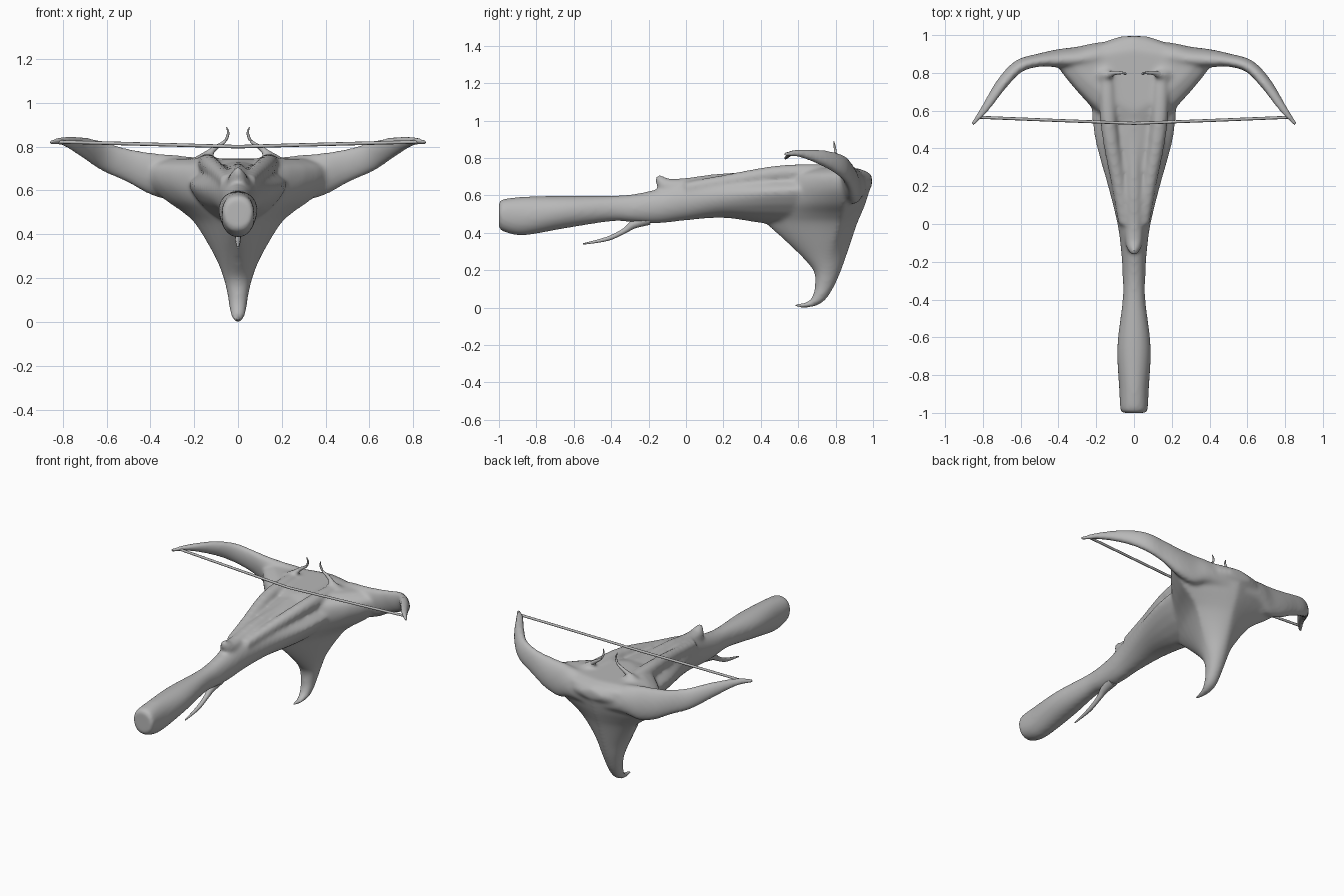
import bpy, bmesh, math
from mathutils import Vector

cube = bpy.data.objects.get("Cube")
if cube:
    bpy.data.objects.remove(cube, do_unlink=True)

grey = bpy.data.materials.new("plain_grey")
grey.use_nodes = True
colour = (0.48, 0.48, 0.48, 1)
grey.diffuse_color = colour
grey.node_tree.nodes["Principled BSDF"].inputs["Base Color"].default_value = colour


def spline(rows, steps=5):
    """Resample rows of numbers with a smooth curve through every row."""
    out = []
    for i in range(len(rows) - 1):
        a, b, c, d = (rows[max(0, min(len(rows) - 1, i + k))] for k in (-1, 0, 1, 2))
        for s in range(steps):
            t = s / steps
            out.append([q + t * (r - p) / 2 + t * t * (p - 2.5 * q + 2 * r - d_ / 2)
                        + t ** 3 * (1.5 * (q - r) + (d_ - p) / 2)
                        for p, q, r, d_ in zip(a, b, c, d)])
    return out + [list(rows[-1])]


def loft(bm, sections, sides=24):
    """Skin rings given as (centre, half axis, front axis, back axis, corner power)."""
    rings = []
    for c, u, front, back, power in sections:
        ring = []
        for k in range(sides):
            a = 2 * math.pi * k / sides
            x = math.copysign(abs(math.cos(a)) ** power, math.cos(a))
            y = abs(math.sin(a)) ** power
            ring.append(bm.verts.new(c + u * x + (front if math.sin(a) > 0 else back) * y))
        rings.append(ring)
    for r, s in zip(rings, rings[1:]):
        for k in range(sides):
            n = (k + 1) % sides
            bm.faces.new((r[k], r[n], s[n], s[k]))
    bm.faces.new(rings[0])
    bm.faces.new(rings[-1])


def tube(bm, rows, sides=10):
    """Tapered round tube through rows of x, y, z, radius."""
    rows = spline(rows)
    pts = [Vector(r[:3]) for r in rows]
    secs = []
    for i, p in enumerate(pts):
        t = (pts[min(i + 1, len(pts) - 1)] - pts[max(i - 1, 0)]).normalized()
        u = t.cross(Vector((0, 0, 1)) if abs(t.z) < 0.8 else Vector((0, 1, 0))).normalized()
        v = u.cross(t) * rows[i][3]
        secs.append((p, u * rows[i][3], v, -v, 1))
    loft(bm, secs, sides)


def finish(bm, name):
    bmesh.ops.recalc_face_normals(bm, faces=bm.faces)
    mesh = bpy.data.meshes.new(name)
    bm.to_mesh(mesh)
    bm.free()
    mesh.materials.append(grey)
    ob = bpy.data.objects.new(name, mesh)
    bpy.context.collection.objects.link(ob)
    bpy.ops.object.select_all(action='DESELECT')
    ob.select_set(True)
    bpy.context.view_layer.objects.active = ob
    bpy.ops.object.shade_smooth_by_angle(angle=math.radians(50))
    return ob


X, Y, Z = Vector((1, 0, 0)), Vector((0, 1, 0)), Vector((0, 0, 1))
body = bmesh.new()

# Stock and upper body: y, half width, middle, bottom, top, corner power
stock = [(-1, .062, .5, .435, .555, .9), (-.985, .072, .5, .41, .578, .9),
         (-.87, .079, .49, .386, .593, .95), (-.65, .089, .515, .423, .599, 1),
         (-.4, .06, .53, .461, .599, .95), (-.28, .06, .53, .456, .607, .95),
         (-.15, .068, .545, .45, .635, 1), (0, .088, .575, .466, .68, 1),
         (.2, .138, .6, .48, .7, 1.05), (.43, .203, .62, .448, .725, 1.3),
         (.6, .225, .63, .44, .735, 1.35), (.8, .22, .64, .5, .735, 1.2),
         (.94, .19, .66, .6, .725, 1), (.995, .07, .68, .65, .7, 1)]
secs = []
for y, w, m, b, t, p in spline(stock):
    secs.append((Vector((0, y, m)), X * w, Z * (t - m), Z * (b - m), p))
loft(body, secs)

# Swept bow limbs: x, y, z, half depth, half height
limb = [(0, .9, .64, .07, .08), (.18, .9, .665, .06, .085), (.29, .885, .658, .053, .105),
        (.4, .877, .677, .047, .097), (.5, .868, .713, .034, .079), (.61, .835, .753, .033, .068),
        (.7, .742, .795, .031, .048), (.79, .61, .825, .022, .024), (.858, .525, .82, .012, .012)]
for side in (1, -1):
    rows = spline(limb)
    secs = []
    for i, (x, y, z, d, h) in enumerate(rows):
        p, q = rows[max(i - 1, 0)], rows[min(i + 1, len(rows) - 1)]
        n = Vector((p[1] - q[1], q[0] - p[0], 0)).normalized()
        n.x *= side
        # The top edge leans backward
        v = Z * h - n * d * .25
        secs.append((Vector((side * x, y, z)), n * d, v, -v, 1))
    loft(body, secs)

# Webbed shield narrowing to the lower fin and hooked foot:
# y, z, half width, front depth, back depth, tilt, corner power
fin = [(.85, .745, .32, .07, .25, 0, 1.6), (.86, .71, .41, .13, .38, 0, 1.7),
       (.86, .64, .41, .125, .43, 0, 1.7), (.85, .56, .34, .112, .46, 0, 1.7),
       (.84, .5, .255, .098, .46, 0, 1.7), (.82, .44, .192, .093, .385, 0, 1.6),
       (.77, .3, .107, .096, .18, 0, 1.25), (.757, .2, .066, .073, .077, 0, 1),
       (.738, .11, .046, .048, .05, -.25, 1), (.708, .053, .038, .034, .036, -.75, 1),
       (.66, .018, .026, .018, .018, -1.3, 1), (.58, .01, .012, .009, .009, -1.5, 1)]
secs = []
for y, z, w, f, b, a, p in spline(fin):
    v = Y * math.cos(a) + Z * math.sin(a)
    secs.append((Vector((0, y, z)), X * w, v * f, -v * b, p))
loft(body, secs, 32)

# Top ridges, horn mounds and the central tongue
for s in (1, -1):
    tube(body, [(s * .16, .87, .69, .03), (s * .145, .78, .72, .045), (s * .13, .5, .717, .045),
                (s * .08, .2, .672, .038), (s * .05, 0, .64, .033)])
    tube(body, [(s * .17, .79, .71, .06), (s * .135, .79, .765, .025), (s * .1, .795, .795, .012)])
tube(body, [(0, .5, .69, .04), (0, .2, .675, .045), (0, 0, .645, .05),
            (0, -.09, .645, .048), (0, -.13, .672, .036), (0, -.152, .708, .013)])

main = finish(body, "crossbow_body")
remesh = main.modifiers.new("fuse", 'REMESH')
remesh.mode = 'VOXEL'
remesh.voxel_size = .01
remesh.use_smooth_shade = True
smooth = main.modifiers.new("soften", 'SMOOTH')
smooth.factor = .5
smooth.iterations = 16

# Curved thin horns
for s, name in ((1, "left_horn"), (-1, "right_horn")):
    bm = bmesh.new()
    tube(bm, [(s * .14, .79, .765, .016), (s * .1, .8, .797, .011), (s * .06, .8, .825, .007),
              (s * .045, .795, .86, .006), (s * .052, .79, .89, .002)])
    finish(bm, name)

# Trigger lever under the stock
bm = bmesh.new()
tube(bm, [(0, -.2, .475, .035), (0, -.28, .445, .024), (0, -.33, .41, .015),
          (0, -.42, .368, .012), (0, -.55, .34, .004)])
finish(bm, "trigger")

# Bowstring
bm = bmesh.new()
for s in (1, -1):
    tube(bm, [(s * .82, .565, .822, .008), (s * .4, .548, .811, .008), (0, .533, .8, .008)], 8)
finish(bm, "bowstring")
